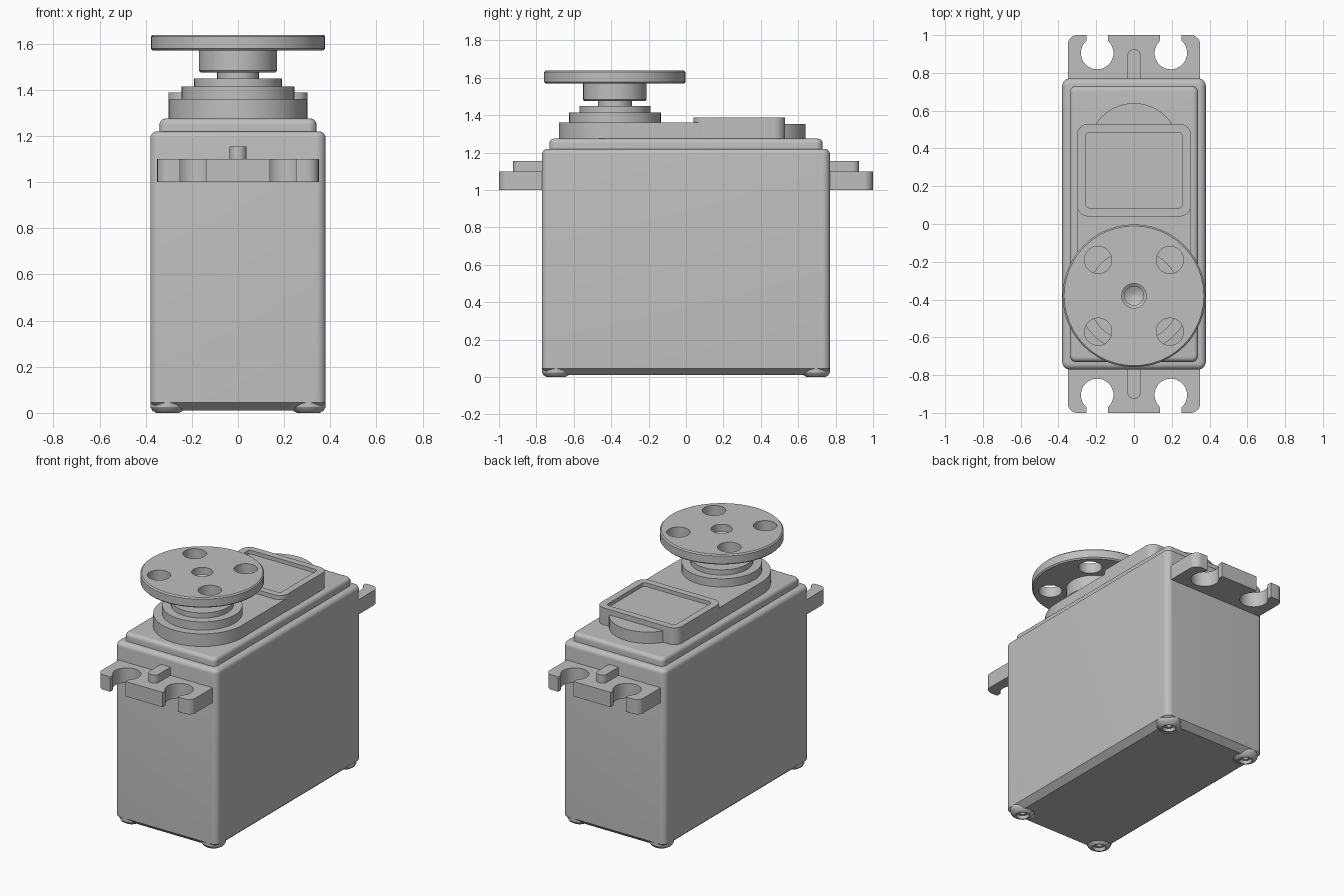
import bpy
import bmesh
from math import cos, sin, pi

if "Cube" in bpy.data.objects:
    bpy.data.objects.remove(bpy.data.objects["Cube"])

GREY = (0.52, 0.52, 0.52, 1)
plastic = bpy.data.materials.new("grey plastic")
plastic.use_nodes = True
plastic.diffuse_color = GREY
plastic.node_tree.nodes["Principled BSDF"].inputs["Base Color"].default_value = GREY


def outline(hx, hy, r, cx, cy, steps=12):
    """Rounded rectangle; a circle when hx == hy == r."""
    pts = []
    for q, (sx, sy) in enumerate([(1, 1), (-1, 1), (-1, -1), (1, -1)]):
        for i in range(steps + 1):
            a = (q + i / steps) * pi / 2
            pts.append((cx + sx * (hx - r) + r * cos(a),
                        cy + sy * (hy - r) + r * sin(a)))
    return pts


def loft(name, sections, cx=0, cy=0):
    """Skin through stacked sections (z, half x, half y, corner radius)."""
    bm = bmesh.new()
    rings = [[bm.verts.new((x, y, z)) for x, y in outline(hx, hy, r, cx, cy)]
             for z, hx, hy, r in sections]
    for low, high in zip(rings, rings[1:]):
        for i in range(len(low)):
            bm.faces.new((low[i - 1], low[i], high[i], high[i - 1]))
    bm.faces.new(rings[0][::-1])
    bm.faces.new(rings[-1])
    bmesh.ops.remove_doubles(bm, verts=bm.verts, dist=1e-5)
    bmesh.ops.recalc_face_normals(bm, faces=bm.faces)
    mesh = bpy.data.meshes.new(name)
    bm.to_mesh(mesh)
    bm.free()
    mesh.materials.append(plastic)
    obj = bpy.data.objects.new(name, mesh)
    bpy.context.collection.objects.link(obj)
    return obj


def lathe(name, profile, cx=0, cy=0):
    return loft(name, [(z, r, r, r) for r, z in profile], cx, cy)


def block(name, z0, z1, hx, hy, r, cx=0, cy=0):
    return loft(name, [(z0, hx, hy, r), (z1, hx, hy, r)], cx, cy)


def rounded_top(z, hx, hy, r, fillet):
    """Sections that roll over the top edge."""
    result = []
    for i in range(6):
        a = i / 5 * pi / 2
        d = fillet * (1 - cos(a))
        result.append((z - fillet + fillet * sin(a), hx - d, hy - d, r - d))
    return result


def activate(obj):
    bpy.ops.object.select_all(action='DESELECT')
    obj.select_set(True)
    bpy.context.view_layer.objects.active = obj


def cut(obj, cutters):
    activate(obj)
    for cutter in cutters:
        mod = obj.modifiers.new("cut", 'BOOLEAN')
        mod.operation = 'DIFFERENCE'
        mod.solver = 'EXACT'
        mod.object = cutter
        bpy.ops.object.modifier_apply(modifier=mod.name)
        bpy.data.objects.remove(cutter)


CORNERS = [(sx, sy) for sx in (-1, 1) for sy in (-1, 1)]
SHAFT_Y = -0.38
parts = []

# Main case with chamfered base and pockets for the corner feet
case = loft("case", [(0.01, 0.34, 0.73, 0.005), (0.045, 0.38, 0.77, 0.04)]
            + rounded_top(1.22, 0.38, 0.77, 0.04, 0.03))
cut(case, [lathe("foot_pocket", [(0.074, -0.1), (0.074, 0.06)], sx * 0.305, sy * 0.695)
           for sx, sy in CORNERS])
parts.append(case)

# Screw feet with a countersunk recess
for sx, sy in CORNERS:
    parts.append(lathe("screw_foot", [
        (0.075, 0.065), (0.075, 0.025), (0.066, 0.01), (0.05, 0),
        (0.04, 0), (0.035, 0.02), (0.02, 0.02), (0.008, 0.04)],
        sx * 0.305, sy * 0.695))

# Stepped top cover
parts.append(loft("top_cover", [(1.21, 0.34, 0.73, 0.035)]
                  + rounded_top(1.275, 0.34, 0.73, 0.035, 0.025)))
parts.append(block("gear_housing", 1.27, 1.36, 0.30, 0.54, 0.30, 0, -0.14))
parts.append(lathe("rear_boss", [(0.24, 1.27), (0.24, 1.352)], 0, 0.40))

# Raised lid with a shallow recess
parts.append(loft("lid", [(1.27, 0.302, 0.245, 0.06), (1.388, 0.302, 0.245, 0.06),
                          (1.388, 0.255, 0.2, 0.02), (1.363, 0.255, 0.2, 0.02)],
                  0, 0.285))

# Bearing steps and output shaft
parts.append(lathe("bearing_steps", [
    (0.245, 1.35), (0.245, 1.415), (0.19, 1.415), (0.19, 1.45),
    (0.09, 1.45), (0.09, 1.48)], 0, SHAFT_Y))

# Output disc and hub, drilled with four holes
horn = lathe("output_disc", [
    (0.08, 1.475), (0.162, 1.475), (0.17, 1.483), (0.17, 1.57),
    (0.37, 1.57), (0.378, 1.578), (0.378, 1.63), (0.37, 1.638),
    (0.065, 1.638), (0.065, 1.59), (0.05, 1.58), (0.05, 1.54), (0.012, 1.52)],
    0, SHAFT_Y)
cut(horn, [lathe("disc_hole", [(0.072, 1.5), (0.072, 1.7)], sx * 0.19, SHAFT_Y + sy * 0.19)
           for sx, sy in CORNERS])
parts.append(horn)

# Mounting flanges with open screw slots
flange = block("mounting_flange", 1.0, 1.10, 0.35, 1.0, 0.05)
cutters = []
for sx, sy in CORNERS:
    cutters.append(lathe("slot_hole", [(0.086, 0.9), (0.086, 1.2)], sx * 0.195, sy * 0.905))
    cutters.append(block("slot_mouth", 0.9, 1.2, 0.057, 0.1, 0.001, sx * 0.195, sy * 1.02))
cut(flange, cutters)
parts.append(flange)
parts.append(block("flange_rib", 1.09, 1.155, 0.036, 0.925, 0.035))

for part in parts:
    activate(part)
    bpy.ops.object.shade_smooth_by_angle(angle=0.5)
